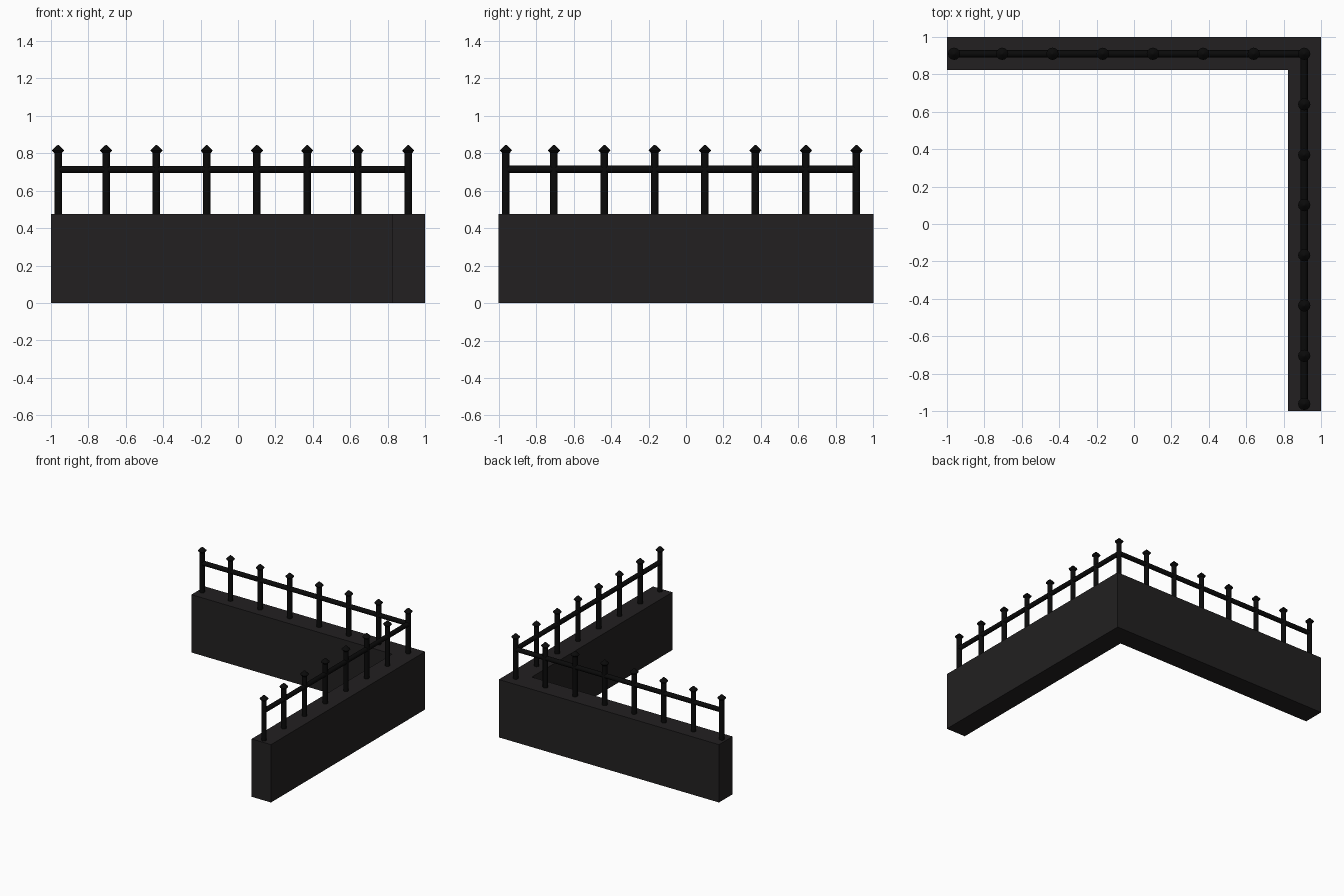
import bpy, bmesh, math
from mathutils import Vector

if "Cube" in bpy.data.objects:
    bpy.data.objects.remove(bpy.data.objects["Cube"])


def material(name, rgb):
    m = bpy.data.materials.new(name)
    m.diffuse_color = (*rgb, 1)
    m.use_nodes = True
    m.node_tree.nodes["Principled BSDF"].inputs["Base Color"].default_value = m.diffuse_color
    return m


STONE = material("dark_stone", (0.016, 0.0145, 0.015))
IRON = material("black_iron", (0.003, 0.003, 0.003))

C = 0.91                 # centre line of the fence on each wall
WALL_IN, WALL_H = 0.824, 0.475
STEPS = [-0.962, -0.705, -0.436, -0.167, 0.101, 0.37, 0.64]


def finish(bm, name, mat, smooth=False):
    bmesh.ops.recalc_face_normals(bm, faces=bm.faces)
    mesh = bpy.data.meshes.new(name)
    bm.to_mesh(mesh)
    bm.free()
    mesh.materials.append(mat)
    ob = bpy.data.objects.new(name, mesh)
    bpy.context.collection.objects.link(ob)
    if smooth:
        bpy.ops.object.select_all(action='DESELECT')
        ob.select_set(True)
        bpy.context.view_layer.objects.active = ob
        bpy.ops.object.shade_smooth_by_angle(angle=math.radians(35))
    return ob


def lathe(name, profile, x, y, sides=12):
    """Closed solid of revolution from (radius, height) points."""
    bm = bmesh.new()
    vs = [bm.verts.new((x + r, y, z)) for r, z in profile]
    es = [bm.edges.new(p) for p in zip(vs, vs[1:])]
    bmesh.ops.spin(bm, geom=vs + es, cent=(x, y, 0), axis=(0, 0, 1),
                   angle=2 * math.pi, steps=sides, use_merge=False)
    bmesh.ops.remove_doubles(bm, verts=bm.verts, dist=1e-5)
    return finish(bm, name, IRON, True)


def rail(name, a, b, radius=0.019, sides=12):
    a, b = Vector(a), Vector(b)
    bm = bmesh.new()
    bmesh.ops.create_cone(bm, cap_ends=True, segments=sides, radius1=radius,
                          radius2=radius, depth=(b - a).length)
    bm.transform((b - a).to_track_quat('Z', 'Y').to_matrix().to_4x4())
    bmesh.ops.translate(bm, verts=bm.verts, vec=(a + b) / 2)
    return finish(bm, name, IRON, True)


# L-shaped corner wall
bm = bmesh.new()
outline = [(-1, 1), (-1, WALL_IN), (WALL_IN, WALL_IN),
           (WALL_IN, -1), (1, -1), (1, 1)]
face = bm.faces.new([bm.verts.new((x, y, 0)) for x, y in outline])
ext = bmesh.ops.extrude_face_region(bm, geom=[face], use_keep_orig=True)
top = [g for g in ext["geom"] if isinstance(g, bmesh.types.BMVert)]
bmesh.ops.translate(bm, verts=top, vec=(0, 0, WALL_H))
finish(bm, "corner_wall", STONE)

# Posts and pointed finials along both walls, sharing the corner one
spots = [(t, C) for t in STEPS] + [(C, C)] + [(C, t) for t in reversed(STEPS)]
for i, (x, y) in enumerate(spots, 1):
    lathe(f"post_{i}", [(0, WALL_H - 0.02), (0.02, WALL_H - 0.02),
                        (0.02, 0.805), (0, 0.805)], x, y)
    lathe(f"finial_{i}", [(0, 0.786), (0.01, 0.79), (0.033, 0.815),
                          (0.006, 0.842), (0, 0.845)], x, y)

# Horizontal rails
rail("back_rail", (STEPS[0], C, 0.714), (C, C, 0.714))
rail("side_rail", (C, STEPS[0], 0.714), (C, C, 0.714))
